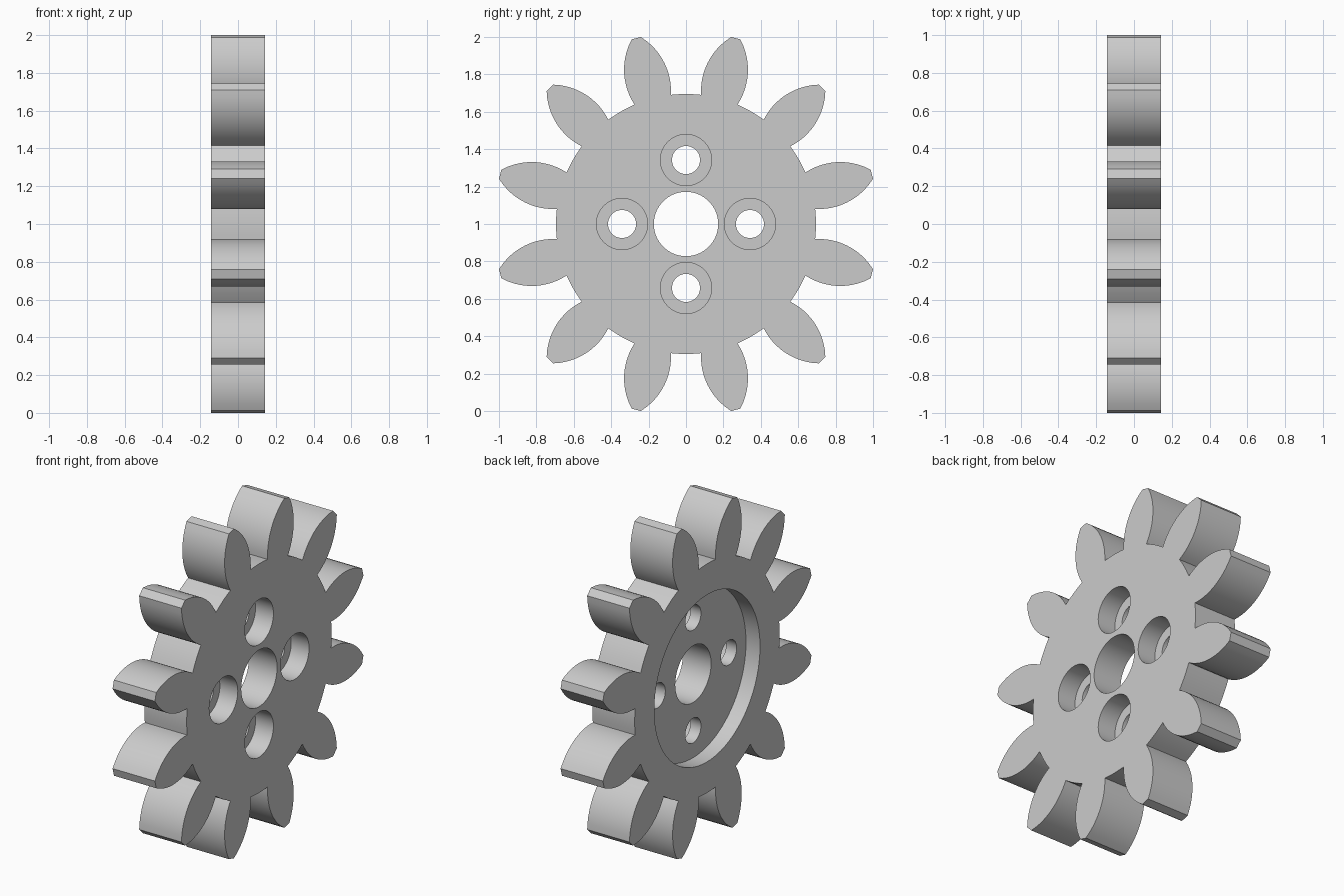
import bpy, bmesh, math
from mathutils import Vector, Matrix

if "Cube" in bpy.data.objects:
    bpy.data.objects.remove(bpy.data.objects["Cube"])

HALF = 0.142            # half thickness along x
ROOT = 0.695            # radius between teeth
TEETH = 12
CENTRE = Vector((0, 0, 1))

grey = bpy.data.materials.new("light grey metal")
grey.use_nodes = True
colour = (0.6, 0.6, 0.6, 1)
grey.diffuse_color = colour
grey.node_tree.nodes["Principled BSDF"].inputs["Base Color"].default_value = colour


def prism(name, outline, x0, x1):
    """Extrude a closed (y, z) outline from x0 to x1 around the gear centre."""
    bm = bmesh.new()
    face = bm.faces.new([bm.verts.new(CENTRE + Vector((x0, y, z))) for y, z in outline])
    new = bmesh.ops.extrude_face_region(bm, geom=[face])["geom"]
    bmesh.ops.translate(bm, vec=(x1 - x0, 0, 0),
                        verts=[v for v in new if isinstance(v, bmesh.types.BMVert)])
    bmesh.ops.recalc_face_normals(bm, faces=bm.faces)
    mesh = bpy.data.meshes.new(name)
    bm.to_mesh(mesh)
    bm.free()
    mesh.materials.append(grey)
    obj = bpy.data.objects.new(name, mesh)
    bpy.context.collection.objects.link(obj)
    return obj


def circle(radius, y=0, z=0, n=64):
    return [(y + radius * math.cos(2 * math.pi * i / n),
             z + radius * math.sin(2 * math.pi * i / n)) for i in range(n)]


# Tooth: two bulging circular flanks joined by a narrow flat tip
def tooth_half(steps=12, bulge_at=0.795, bulge=0.118, tip=1.0285, tip_half=0.025):
    drop = bulge - tip_half
    radius = ((tip - bulge_at) ** 2 + drop ** 2) / (2 * drop)
    points = []
    for i in range(steps + 1):
        u = 0.688 + (tip - 0.688) * i / steps
        points.append((u, bulge - radius + math.sqrt(radius ** 2 - (u - bulge_at) ** 2)))
    return points


def gear_outline():
    half = tooth_half()
    tooth = [(u, -w) for u, w in half] + [(u, w) for u, w in reversed(half)]
    start = math.atan2(half[0][1], half[0][0])
    pitch = 2 * math.pi / TEETH
    # Root arc up to the next tooth
    arc = [start + (pitch - 2 * start) * i / 6 for i in range(1, 6)]
    tooth += [(ROOT * math.cos(a), ROOT * math.sin(a)) for a in arc]
    outline = []
    for k in range(TEETH):
        turn = Matrix.Rotation(pitch * (k + 0.5), 2)
        outline += [tuple(turn @ Vector(p)) for p in tooth]
    return outline


gear = prism("gear_wheel", gear_outline(), -HALF, HALF)

# Cutters: shaft bore, back recess, and four counterbored bolt holes
over = HALF + 0.1
cutters = [prism("recess_cutter", circle(0.507, n=96), -over, -HALF + 0.094),
           prism("bore_cutter", circle(0.172), -over, over)]
for k in range(4):
    y, z = 0.342 * math.cos(k * math.pi / 2), 0.342 * math.sin(k * math.pi / 2)
    cutters.append(prism("bolt_hole_cutter", circle(0.075, y, z, 48), -over, over))
    cutters.append(prism("counterbore_cutter", circle(0.137, y, z, 48), HALF - 0.12, over))

bpy.ops.object.select_all(action="DESELECT")
gear.select_set(True)
bpy.context.view_layer.objects.active = gear
for cutter in cutters:
    cutter.hide_render = True
    mod = gear.modifiers.new("cut", "BOOLEAN")
    mod.operation = "DIFFERENCE"
    mod.solver = "EXACT"
    mod.object = cutter
    bpy.ops.object.modifier_apply(modifier=mod.name)
    bpy.data.objects.remove(cutter)

bpy.ops.object.shade_smooth_by_angle(angle=math.radians(30))
